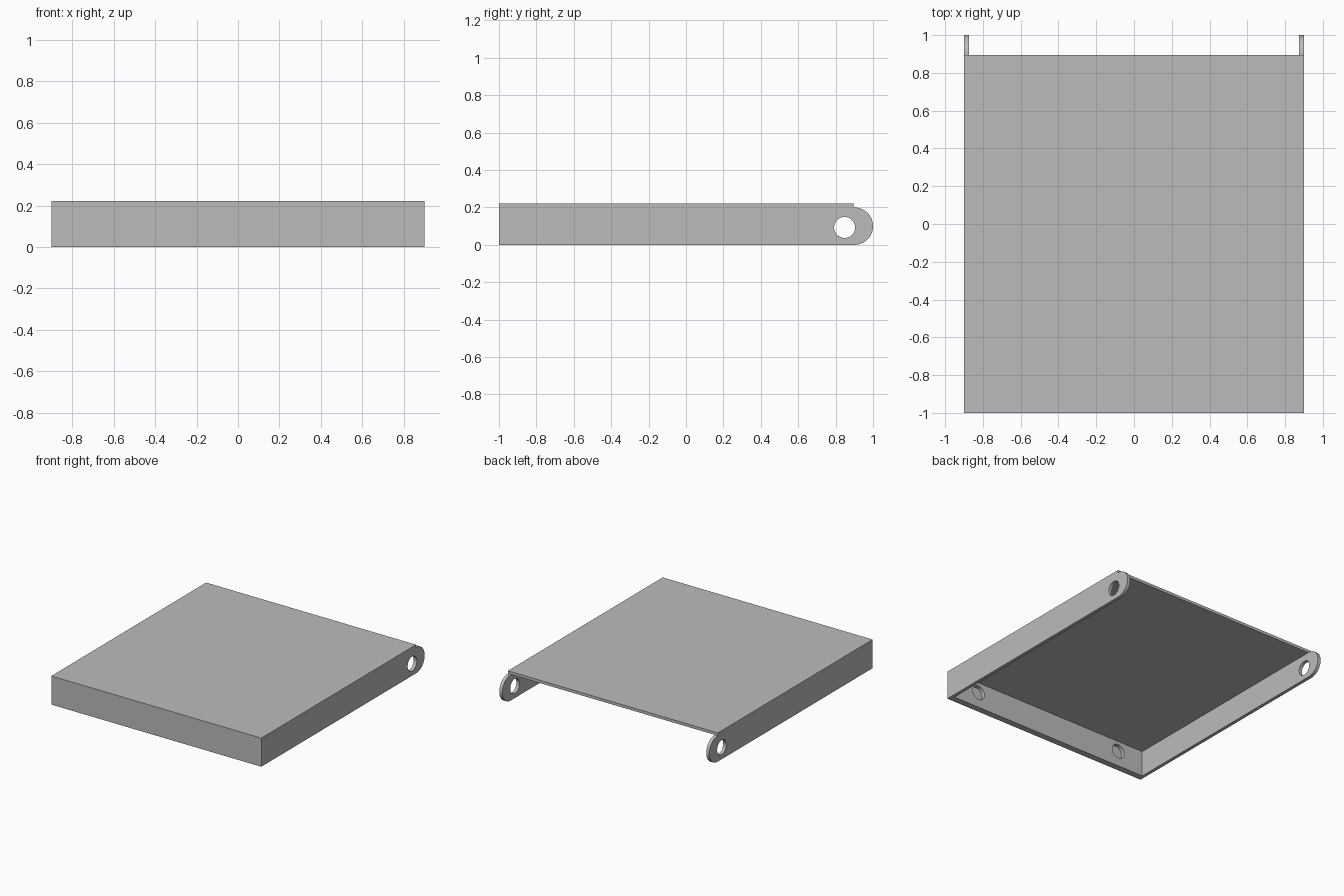
import bpy, bmesh
from math import sin, cos, pi, radians
from mathutils import Matrix, Vector

cube = bpy.data.objects.get("Cube")
if cube:
    bpy.data.objects.remove(cube, do_unlink=True)

WIDTH, HEIGHT = 0.9, 0.222      # half width, full height
LUG_R, LUG_Y = 0.1, 0.9         # rounded hinge end
SIDE_T, FRONT_T = 0.026, 0.05   # wall thicknesses
PLATE_Z = 0.2                   # underside of the top plate

grey = bpy.data.materials.new("plain grey")
grey.use_nodes = True
grey.diffuse_color = (0.5, 0.5, 0.5, 1)
grey.node_tree.nodes["Principled BSDF"].inputs["Base Color"].default_value = (0.5, 0.5, 0.5, 1)


def make_object(name, bm):
    bmesh.ops.recalc_face_normals(bm, faces=bm.faces)
    mesh = bpy.data.meshes.new(name)
    bm.to_mesh(mesh)
    bm.free()
    mesh.materials.append(grey)
    obj = bpy.data.objects.new(name, mesh)
    bpy.context.collection.objects.link(obj)
    return obj


def box(name, low, high):
    bm = bmesh.new()
    low, high = Vector(low), Vector(high)
    bmesh.ops.create_cube(bm, size=1, matrix=Matrix.Translation((low + high) / 2)
                          @ Matrix.Diagonal((high - low).to_4d()))
    return make_object(name, bm)


def drill(target, name, centre, radius, depth, axis):
    """Cut a round hole through the target along the axis."""
    bm = bmesh.new()
    bmesh.ops.create_cone(bm, cap_ends=True, segments=48, radius1=radius, radius2=radius,
                          depth=depth, matrix=Matrix.Translation(centre)
                          @ Matrix.Rotation(pi / 2, 4, axis))
    cutter = make_object(name, bm)
    cutter.hide_render = True
    cutter.hide_set(True)
    cut = target.modifiers.new(name, 'BOOLEAN')
    cut.object = cutter
    cut.solver = 'EXACT'


def smooth(obj):
    bpy.ops.object.select_all(action='DESELECT')
    obj.select_set(True)
    bpy.context.view_layer.objects.active = obj
    bpy.ops.object.shade_smooth_by_angle(angle=radians(30))


# Flat top
box("top_plate", (-WIDTH, -1, PLATE_Z), (WIDTH, 0.895, HEIGHT))

# Thick front wall with two round pockets on its inner face
front = box("front_wall", (-WIDTH + SIDE_T, -1, 0), (WIDTH - SIDE_T, -1 + FRONT_T, PLATE_Z))
for name, x in (("left", 0.65), ("right", -0.65)):
    drill(front, name + "_pocket_cutter", (x, -1 + FRONT_T, 0.12), 0.055, 0.06, 'X')

# Side walls ending in rounded hinge lugs with a hole
for name, side in (("left", 1), ("right", -1)):
    bm = bmesh.new()
    outer, inner = side * WIDTH, side * (WIDTH - SIDE_T)
    arc = [-pi / 2 + pi * i / 32 for i in range(33)]
    profile = [(-1, PLATE_Z), (-1, 0)]
    profile += [(LUG_Y + LUG_R * cos(a), LUG_R + LUG_R * sin(a)) for a in arc]
    face = bm.faces.new([bm.verts.new((outer, y, z)) for y, z in profile])
    new = bmesh.ops.extrude_face_region(bm, geom=[face])["geom"]
    bmesh.ops.translate(bm, vec=(inner - outer, 0, 0),
                        verts=[v for v in new if isinstance(v, bmesh.types.BMVert)])
    wall = make_object(name + "_side_wall", bm)
    smooth(wall)
    drill(wall, name + "_hinge_hole_cutter", (side * WIDTH, 0.848, 0.093), 0.056, 0.2, 'Y')
